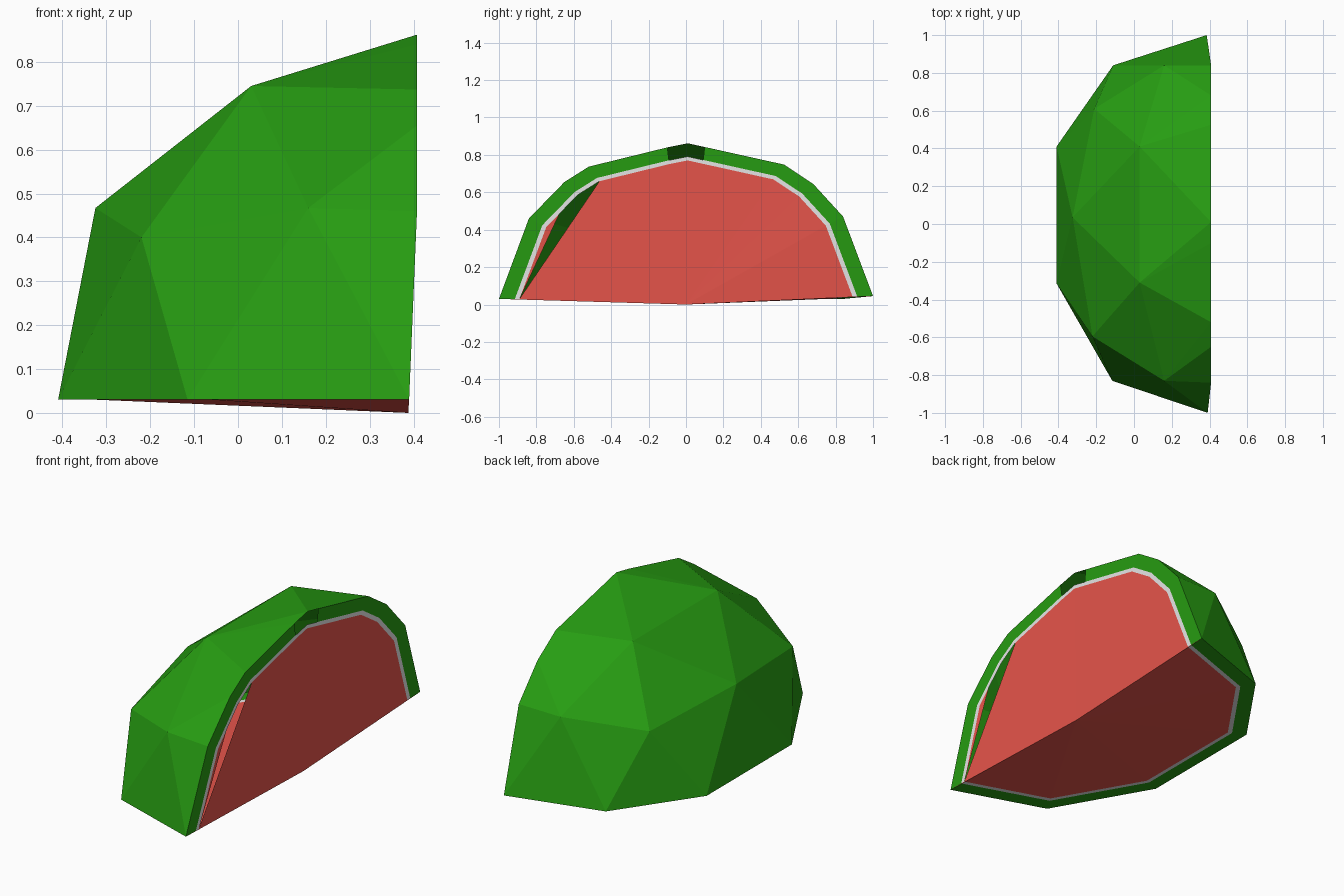
import bpy, bmesh
from mathutils import Vector

if "Cube" in bpy.data.objects:
    bpy.data.objects.remove(bpy.data.objects["Cube"])


def material(name, rgb):
    m = bpy.data.materials.new(name)
    m.diffuse_color = (*rgb, 1)
    m.use_nodes = True
    m.node_tree.nodes["Principled BSDF"].inputs["Base Color"].default_value = m.diffuse_color
    return m


GREEN = material("rind green", (0.02, 0.335, 0.006))
WHITE = material("pith white", (0.8, 0.8, 0.8))
RED = material("flesh red", (0.80, 0.09, 0.07))

CORE = Vector((0.388, 0, 0.0))       # middle of the straight edge
TIP_F = (0.39, -1, 0.03)
TIP_B = (0.385, 1, 0.045)

# outline of the flat base and of the upright cut, both from front tip to back tip
base = [TIP_F, (-0.115, -0.83, 0.03), (-0.41, -0.315, 0.03),
        (-0.41, 0.41, 0.03), (-0.11, 0.84, 0.03), TIP_B]
cut = [TIP_F] + [(0.408, y, z) for y, z in (
    (-0.84, 0.46), (-0.65, 0.655), (-0.52, 0.737), (-0.1, 0.84), (0.01, 0.862),
    (0.1, 0.842), (0.525, 0.748), (0.68, 0.645), (0.84, 0.47))] + [TIP_B]
# bumps of the faceted skin
skin = [(0.16, -0.83, 0.467), (0.16, 0.84, 0.467), (-0.22, -0.595, 0.40),
        (-0.21, 0.61, 0.40), (-0.325, 0.035, 0.467), (0.03, -0.31, 0.745),
        (0.03, 0.41, 0.745)]
base, cut = [[Vector(p) for p in loop] for loop in (base, cut)]


def inset(loop, k):
    mid = Vector((CORE.x, 0, 0.03))
    return [mid + (p - mid) * k for p in loop]


def finish(name, bm, mat):
    me = bpy.data.meshes.new(name)
    bm.to_mesh(me)
    bm.free()
    me.materials.append(mat)
    bpy.context.collection.objects.link(bpy.data.objects.new(name, me))


def add_face(bm, pts, toward):
    f = bm.faces.new([bm.verts.new(p) for p in pts])
    f.normal_update()
    if f.normal.dot(toward) < 0:
        f.normal_flip()


SIDES = ((base, Vector((0, 0, -1))), (cut, Vector((1, 0, 0))))


def bands(bm, k0, k1, skip=()):
    for loop, out in SIDES:
        a, b = inset(loop, k0), inset(loop, k1)
        for i in range(len(a) - 1):
            if loop is cut and i in skip:
                continue
            add_face(bm, (a[i], a[i + 1], b[i + 1], b[i]), out)


# rind: faceted outer skin as a hull, with the two flat sides left open
bm = bmesh.new()
for p in base + cut[1:-1] + [Vector(s) for s in skin]:
    bm.verts.new(p)
bmesh.ops.convex_hull(bm, input=bm.verts[:])
flat = [f for f in bm.faces
        if all(v.co.z < 0.05 for v in f.verts) or all(v.co.x > 0.38 for v in f.verts)]
bmesh.ops.delete(bm, geom=flat, context='FACES')
bmesh.ops.recalc_face_normals(bm, faces=bm.faces[:])
middle = Vector((0.3, 0, 0.2))
for f in bm.faces:
    if f.normal.dot(f.calc_center_median() - middle) < 0:
        f.normal_flip()
bands(bm, 1, 0.915, skip=(4, 5))      # small open notch at the top of the cut
finish("rind", bm, GREEN)

# pith: thin pale line between rind and flesh
bm = bmesh.new()
bands(bm, 0.915, 0.89)
finish("pith", bm, WHITE)

# flesh: base and cut faces meeting at the straight edge
bm = bmesh.new()
for loop, out in SIDES:
    r = inset(loop, 0.89)
    if loop is cut:                   # chipped corner with a sliver left beside the pith
        add_face(bm, (r[0], r[1], r[1].lerp(r[2], 0.42)), out)
        r = [r[0]] + r[3:]
    for a, b in zip(r, r[1:]):
        add_face(bm, (CORE, a, b), out)
    # close the straight edge out to the tips
    for full, inner in ((loop[0], r[0]), (loop[-1], r[-1])):
        if (full - inner).cross(CORE - inner).length > 1e-6:
            add_face(bm, (CORE, inner, full), out)
finish("flesh", bm, RED)
